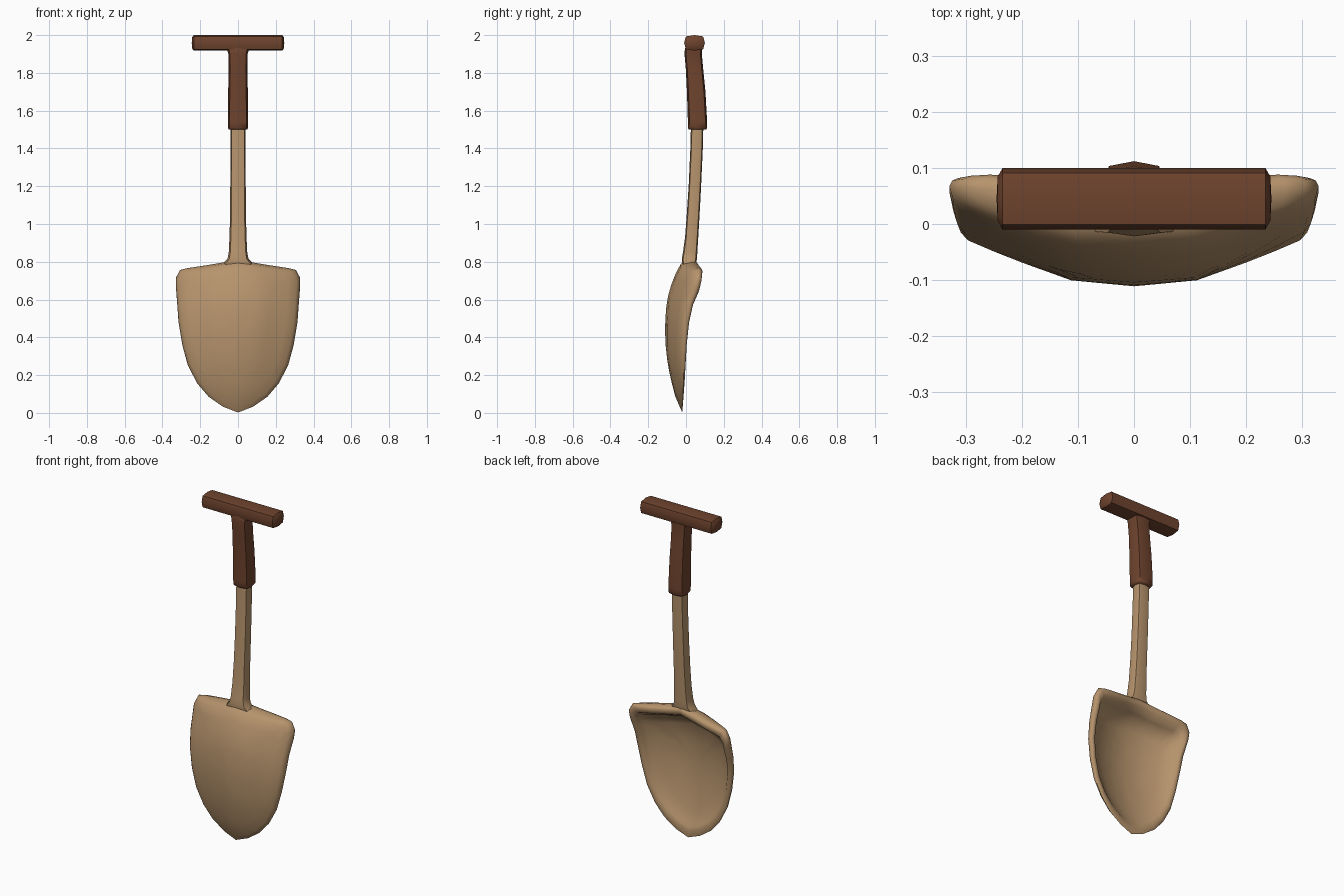
import bpy, bmesh, math
from mathutils import Vector

if "Cube" in bpy.data.objects:
    bpy.data.objects.remove(bpy.data.objects["Cube"])


def material(name, rgb):
    m = bpy.data.materials.new(name)
    m.diffuse_color = (*rgb, 1)
    m.use_nodes = True
    m.node_tree.nodes["Principled BSDF"].inputs["Base Color"].default_value = m.diffuse_color
    return m


TAN = material("tan", (0.47, 0.295, 0.152))
BROWN = material("reddish brown", (0.158, 0.057, 0.027))


def interp(table, t):
    """Piecewise linear lookup."""
    for (a, u), (b, v) in zip(table, table[1:]):
        if t <= b:
            return u + (v - u) * max(0, (t - a) / (b - a))
    return table[-1][1]


def loft(name, rings, mat, first=None, last=None, angle=60):
    """Skin closed rings of points; each end gets a cap or a centre point."""
    bm = bmesh.new()
    loops = [[bm.verts.new(p) for p in ring] for ring in rings]
    n = len(loops[0])
    for a, b in zip(loops, loops[1:]):
        for i in range(n):
            j = (i + 1) % n
            bm.faces.new((a[i], a[j], b[j], b[i]))
    for loop, tip in ((loops[0], first), (loops[-1], last)):
        if tip is None:
            bm.faces.new(loop)
        else:
            c = bm.verts.new(tip)
            for i in range(n):
                bm.faces.new((loop[i], loop[(i + 1) % n], c))
    bmesh.ops.recalc_face_normals(bm, faces=bm.faces)
    me = bpy.data.meshes.new(name)
    bm.to_mesh(me)
    bm.free()
    ob = bpy.data.objects.new(name, me)
    bpy.context.collection.objects.link(ob)
    me.materials.append(mat)
    bpy.ops.object.select_all(action='DESELECT')
    ob.select_set(True)
    bpy.context.view_layer.objects.active = ob
    bpy.ops.object.shade_smooth_by_angle(angle=math.radians(angle))
    return ob


# Eight-sided section with full corners, shared by shaft, sleeve and crossbar
C = 0.83
SECTION = [(0, 1), (C, C), (1, 0), (C, -C), (0, -1), (-C, -C), (-1, 0), (-C, C)]


def section(z, y, rx, ry):
    return [Vector((rx * a, y + ry * b, z)) for a, b in SECTION]


# Blade: half outline (x, z, rim y) from the tip up to the shaft
half = [(0, 0.002, -0.02), (0.08, 0.033, -0.016), (0.155, 0.085, -0.012),
        (0.215, 0.155, -0.007), (0.265, 0.25, -0.002), (0.295, 0.36, 0.004),
        (0.315, 0.48, 0.016), (0.322, 0.58, 0.037), (0.329, 0.67, 0.072),
        (0.329, 0.715, 0.082), (0.306, 0.757, 0.086), (0.27, 0.766, 0.088),
        (0.19, 0.778, 0.083), (0.11, 0.791, 0.073), (0, 0.81, 0.06)]
outline = half + [(-x, z, y) for x, z, y in half[-2:0:-1]]
width = [(z, x) for x, z, y in half[:10]]
edge = [(z, y) for x, z, y in half[:12]]
# Centre line of the front, and how it curves back towards the sides
belly = [(0, -0.02), (0.1, -0.062), (0.25, -0.096), (0.36, -0.108), (0.45, -0.111),
         (0.53, -0.108), (0.6, -0.1), (0.7, -0.072), (0.77, -0.04), (0.81, -0.02)]
bow = [(0, 0), (0.355, 0.08), (0.645, 0.34), (0.97, 0.66), (1, 0.75)]
MID = 0.43


def front_y(x, z):
    f = interp(belly, z)
    u = abs(x) / max(interp(width, z), 0.01)
    return f + (interp(edge, z) - f) * interp(bow, u)


def blade_ring(scale, rim_mix, thick=0.0, drop=0.0):
    """Outline scaled to the middle; y mixes the dished face with the rim."""
    ring = []
    for x, z, rim in outline:
        x *= scale
        z = MID + (z - MID) * (scale - (drop if z > 0.6 else 0))
        face = front_y(x, z) + thick
        ring.append(Vector((x, face + (rim - face) * rim_mix, z)))
    return ring


# From the middle of the front, around the rolled rim, to the hollow back
blade_rings = [blade_ring(*r) for r in (
    (0.18, 0), (0.355, 0), (0.5, 0), (0.645, 0), (0.8, 0), (0.94, 0.03), (0.98, 0.2), (1, 0.6),
    (0.985, 0.9), (0.95, 1), (0.905, 0.9, 0.02, 0.03), (0.865, 0.45, 0.02, 0.06),
    (0.82, 0.08, 0.02, 0.06), (0.645, 0, 0.02, 0.03), (0.355, 0, 0.02))]
loft("blade", blade_rings, TAN, (0, -0.111, MID), (0, -0.091, MID))

# Shaft with flared socket
loft("shaft", [section(*r) for r in (
    (0.765, 0.014, 0.1, 0.028), (0.79, 0.016, 0.08, 0.036), (0.815, 0.018, 0.056, 0.04),
    (0.85, 0.022, 0.049, 0.038), (0.93, 0.03, 0.045, 0.035), (1.05, 0.038, 0.042, 0.034),
    (1.2, 0.047, 0.041, 0.033), (1.4, 0.056, 0.04, 0.033), (1.56, 0.06, 0.04, 0.033))], TAN)

# Grip sleeve
loft("grip_sleeve", [section(*r) for r in (
    (1.5, 0.061, 0.048, 0.046), (1.508, 0.061, 0.053, 0.051), (1.54, 0.061, 0.054, 0.051),
    (1.7, 0.054, 0.052, 0.049), (1.82, 0.045, 0.05, 0.046), (1.9, 0.038, 0.051, 0.046),
    (1.925, 0.04, 0.058, 0.046), (1.95, 0.043, 0.058, 0.042))], BROWN)


# Crossbar handle with bevelled, slightly pointed ends
def bar_ring(x, s):
    return [Vector((x, 0.045 + 0.055 * s * a, 1.959 + 0.041 * s * b)) for a, b in SECTION]


loft("crossbar", [bar_ring(x, s) for x, s in
                  ((-0.243, 0.72), (-0.234, 1), (0.234, 1), (0.243, 0.72))],
     BROWN, (-0.245, 0.045, 1.959), (0.245, 0.045, 1.959), 50)
